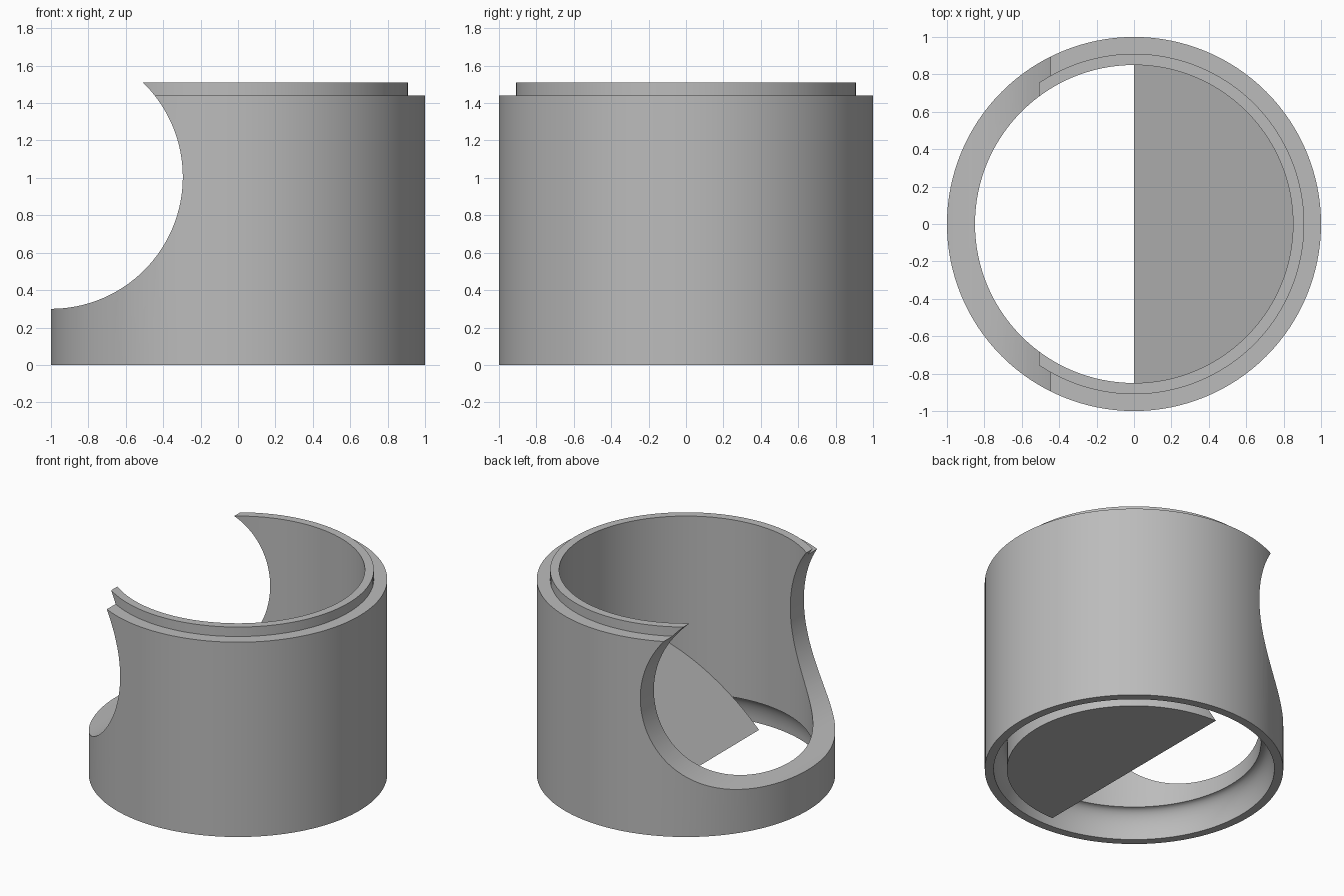
import bpy, bmesh, math

SEGMENTS = 128
cube = bpy.data.objects.get("Cube")
if cube:
    bpy.data.objects.remove(cube, do_unlink=True)

GREY = (0.5, 0.5, 0.5, 1)
grey = bpy.data.materials.new("plain grey")
grey.use_nodes = True
grey.diffuse_color = GREY
grey.node_tree.nodes["Principled BSDF"].inputs["Base Color"].default_value = GREY


def add_object(name, bm):
    bmesh.ops.recalc_face_normals(bm, faces=bm.faces)
    mesh = bpy.data.meshes.new(name)
    bm.to_mesh(mesh)
    bm.free()
    mesh.materials.append(grey)
    obj = bpy.data.objects.new(name, mesh)
    bpy.context.collection.objects.link(obj)
    return obj


def lathe(name, profile):
    """Spin a closed (radius, height) profile around the z axis."""
    bm = bmesh.new()
    verts = [bm.verts.new((r, 0, z)) for r, z in profile]
    edges = [bm.edges.new((a, b)) for a, b in zip(verts, verts[1:] + verts[:1])]
    bmesh.ops.spin(bm, geom=verts + edges, cent=(0, 0, 0), axis=(0, 0, 1),
                   angle=math.tau, steps=SEGMENTS, use_merge=True)
    bmesh.ops.remove_doubles(bm, verts=bm.verts, dist=1e-4)
    return add_object(name, bm)


def smooth(obj):
    bpy.ops.object.select_all(action="DESELECT")
    obj.select_set(True)
    bpy.context.view_layer.objects.active = obj
    bpy.ops.object.shade_smooth_by_angle(angle=math.radians(30))


# Tube wall: stepped lip on top, coved groove inside the bottom rim
BORE, GROOVE, GROOVE_TOP = 0.85, 0.94, 0.2
cove = [(BORE + (GROOVE - BORE) * math.cos(t), GROOVE_TOP * math.sin(t))
        for t in (i * math.pi / 20 for i in range(11))]
outside = [(BORE, 1.51), (0.91, 1.51), (0.91, 1.44), (1, 1.44), (1, 0)]
tube = lathe("tube_wall", outside + cove)

# Round side opening, cut through the left half of the wall
bm = bmesh.new()
bmesh.ops.create_cone(bm, cap_ends=True, segments=SEGMENTS,
                      radius1=0.705, radius2=0.705, depth=3)
cutter = add_object("opening_cutter", bm)
cutter.rotation_euler.x = math.pi / 2
cutter.location = (-1, 0, 1.005)
cutter.hide_render = True
cut = tube.modifiers.new("side opening", "BOOLEAN")
cut.operation, cut.solver, cut.object = "DIFFERENCE", "EXACT", cutter
bpy.ops.object.select_all(action="DESELECT")
tube.select_set(True)
bpy.context.view_layer.objects.active = tube
bpy.ops.object.modifier_apply(modifier=cut.name)
bpy.data.objects.remove(cutter, do_unlink=True)
smooth(tube)

# Solid half-round ramp rising at 45 degrees inside the bore
bm = bmesh.new()
bmesh.ops.create_cone(bm, cap_ends=True, segments=SEGMENTS,
                      radius1=BORE + 0.002, radius2=BORE + 0.002, depth=2)
bmesh.ops.translate(bm, verts=bm.verts, vec=(0, 0, 1))
cut_geom = bm.verts[:] + bm.edges[:] + bm.faces[:]
sliced = bmesh.ops.bisect_plane(bm, geom=cut_geom, plane_co=(0, 0, 0.0005),
                                plane_no=(-1, 0, 1), clear_outer=True)
rim = [e for e in bm.edges if e.is_boundary]
bmesh.ops.holes_fill(bm, edges=rim)
smooth(add_object("inner_ramp", bm))
